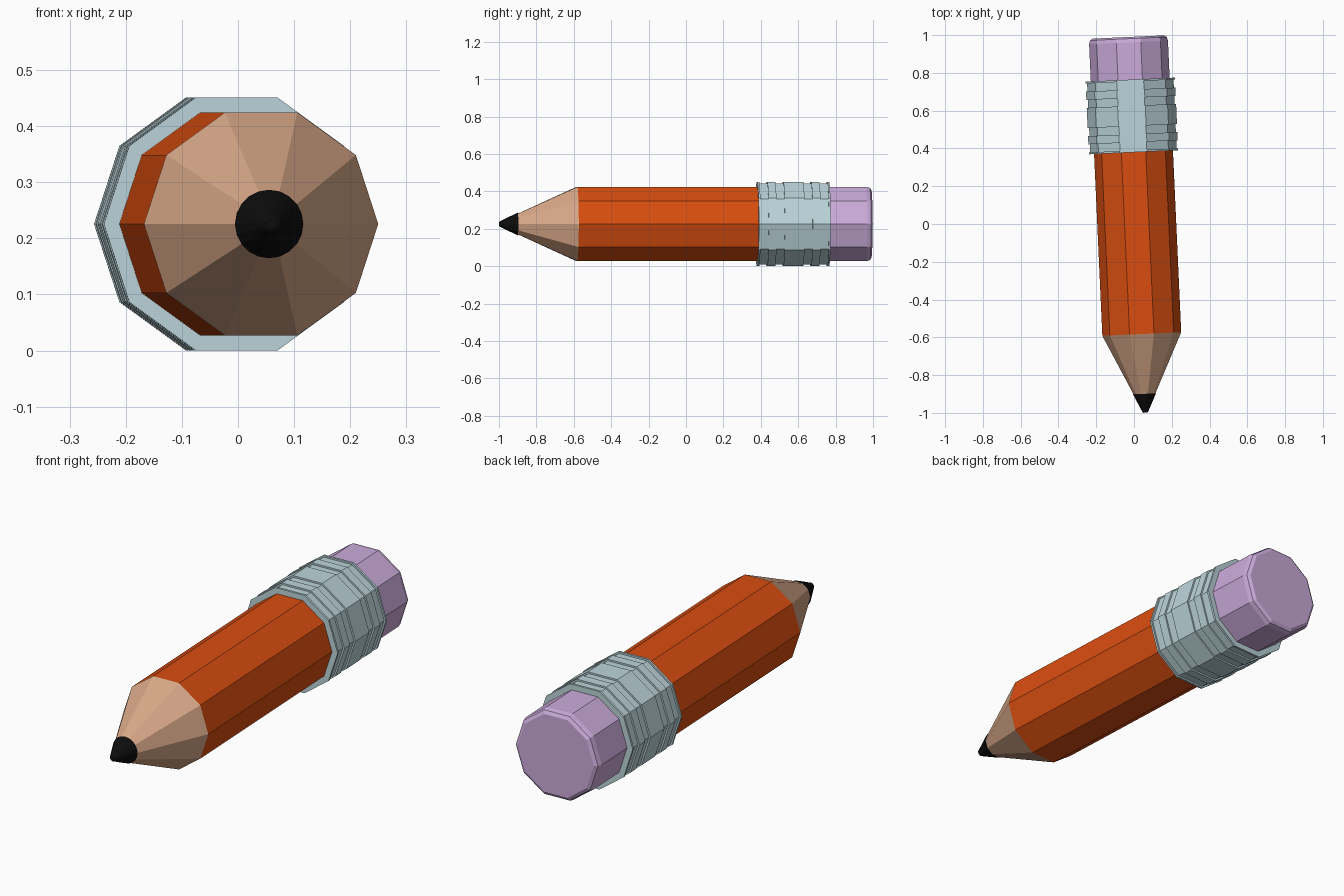
import bpy, bmesh, math
from mathutils import Matrix

if "Cube" in bpy.data.objects:
    bpy.data.objects.remove(bpy.data.objects["Cube"])

# Pencil lies along y, turned slightly about z
PLACE = Matrix.Translation((0.0147, 0, 0.2255)) @ Matrix.Rotation(math.radians(2.6), 4, 'Z')


def material(name, rgb):
    m = bpy.data.materials.new(name)
    m.diffuse_color = (*rgb, 1)
    m.use_nodes = True
    m.node_tree.nodes["Principled BSDF"].inputs["Base Color"].default_value = m.diffuse_color
    return m


def lathe(name, profile, mat, sides=10):
    """Sweep (distance along pencil, radius) points round the axis, capping both ends."""
    bm = bmesh.new()
    rings = []
    for s, r in profile:
        angles = [2 * math.pi * i / sides for i in range(sides)]
        rings.append([bm.verts.new((r * math.cos(a), s, r * math.sin(a))) for a in angles])
    for a, b in zip(rings, rings[1:]):
        for i in range(sides):
            j = (i + 1) % sides
            bm.faces.new((a[i], a[j], b[j], b[i]))
    bm.faces.new(rings[0])
    bm.faces.new(rings[-1])
    bmesh.ops.recalc_face_normals(bm, faces=bm.faces)
    mesh = bpy.data.meshes.new(name)
    bm.to_mesh(mesh)
    bm.free()
    mesh.materials.append(mat)
    obj = bpy.data.objects.new(name, mesh)
    obj.matrix_world = PLACE
    bpy.context.collection.objects.link(obj)
    return obj


orange = material("orange paint", (0.70, 0.075, 0.005))
wood = material("bare wood", (0.70, 0.40, 0.25))
metal = material("pale blue metal", (0.50, 0.66, 0.70))
lilac = material("lilac rubber", (0.60, 0.41, 0.71))
black = material("black lead", (0.004, 0.004, 0.004))

# Graphite point with a slightly blunted end
lathe("lead_tip", [(-1.0, 0.010), (-0.996, 0.015), (-0.90, 0.061)], black, 20)

# Sharpened wood cone and painted barrel
lathe("wood_cone", [(-0.90, 0.058), (-0.583, 0.209)], wood)
lathe("barrel", [(-0.583, 0.209), (0.40, 0.209)], orange)

# Ferrule: alternating ridges and grooves, each band (start, end, radius)
R, G = 0.2368, 0.229
bands = [(0.380, 0.390, R), (0.390, 0.433, G), (0.433, 0.476, R), (0.476, 0.519, G),
         (0.519, 0.626, R), (0.626, 0.668, G), (0.668, 0.712, R), (0.712, 0.755, G),
         (0.755, 0.765, R)]
lathe("ferrule", [(s, r) for a, b, r in bands for s in (a, b)], metal)

# Eraser with chamfered end
lathe("eraser", [(0.74, 0.209), (0.962, 0.209), (0.982, 0.203), (0.991, 0.188)], lilac)
